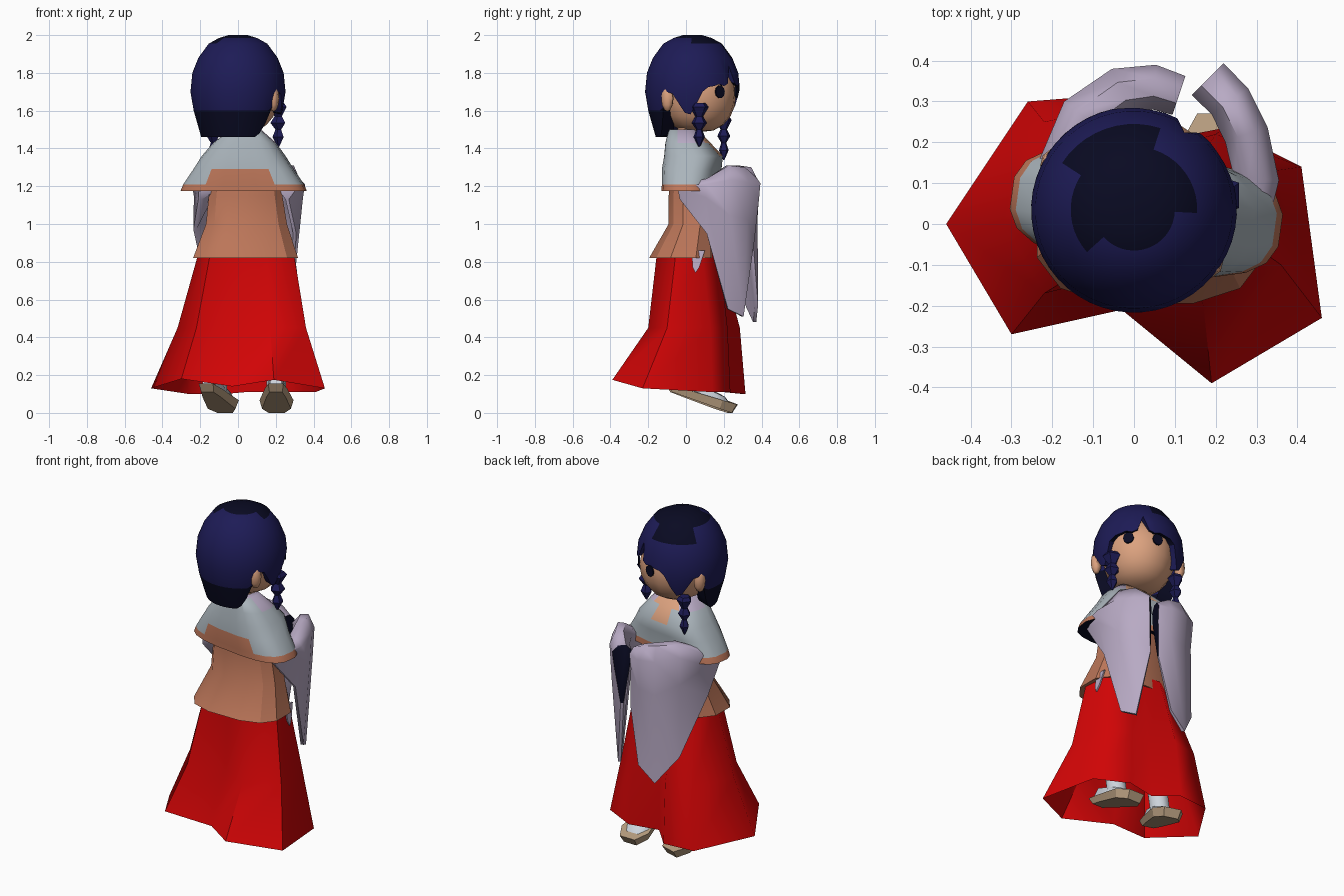
import bpy, bmesh
from math import sin, cos, pi, radians, sqrt, copysign
from mathutils import Vector

cube = bpy.data.objects.get("Cube")
if cube:
    bpy.data.objects.remove(cube)


def material(name, rgb):
    """Flat material from an sRGB byte triple."""
    lin = [((c / 255 + 0.055) / 1.055) ** 2.4 for c in rgb]
    m = bpy.data.materials.new(name)
    m.use_nodes = True
    m.diffuse_color = (*lin, 1)
    bsdf = m.node_tree.nodes["Principled BSDF"]
    bsdf.inputs["Base Color"].default_value = (*lin, 1)
    bsdf.inputs["Roughness"].default_value = 0.9
    return m


SKIN = material("skin", (220, 162, 127))
TAN = material("tan_cloth", (188, 118, 89))
RED = material("red_cloth", (210, 3, 5))
GREY = material("pale_grey_cloth", (170, 180, 187))
LILAC = material("lilac_cloth", (184, 170, 196))
BEIGE = material("straw_sole", (184, 158, 128))
SOCK = material("white_sock", (205, 212, 220))
HAIR = material("hair_blue", (29, 27, 86))
DARK = material("dark_navy", (9, 10, 34))


def finish(name, bm, mats, rule=None, angle=50):
    bmesh.ops.recalc_face_normals(bm, faces=bm.faces)
    for f in bm.faces:
        if rule:
            f.material_index = rule(f.calc_center_median(), f.normal)
    me = bpy.data.meshes.new(name)
    bm.to_mesh(me)
    bm.free()
    for m in mats:
        me.materials.append(m)
    ob = bpy.data.objects.new(name, me)
    bpy.context.collection.objects.link(ob)
    bpy.ops.object.select_all(action="DESELECT")
    ob.select_set(True)
    bpy.context.view_layer.objects.active = ob
    bpy.ops.object.shade_smooth_by_angle(angle=radians(angle))


def loft(name, rings, mats, rule=None, caps=(True, True), angle=50):
    """Skin a row of equal point rings."""
    bm = bmesh.new()
    rows = [[bm.verts.new(p) for p in r] for r in rings]
    n = len(rows[0])
    for a, b in zip(rows, rows[1:]):
        for i in range(n):
            j = (i + 1) % n
            bm.faces.new((a[i], a[j], b[j], b[i]))
    for row, cap in zip((rows[0], rows[-1]), caps):
        if cap:
            bm.faces.new(row)
    finish(name, bm, mats, rule, angle)


def oval(cx, cy, rx, ry, z, n=8, turn=0.0, power=1.0):
    """Ring of points; a power below one makes it squarer."""
    t = radians(turn)
    pts = []
    for i in range(n):
        a = 2 * pi * (i + 0.5) / n
        x, y = (r * copysign(abs(k) ** power, k) for r, k in ((rx, cos(a)), (ry, sin(a))))
        pts.append((cx + x * cos(t) - y * sin(t), cy + x * sin(t) + y * cos(t), z))
    return pts


# Wide pleated skirt with a groove in front and behind
hem = [(.46, -.23, .13), (.41, .14, .11), (.22, .235, .11), (.04, .2, .11), (-.07, .315, .1),
       (-.26, .3, .1), (-.46, 0, .13), (-.3, -.27, .18), (-.03, -.21, .14), (.19, -.39, .175)]
knee = [(.36, -.1), (.34, .13), (.2, .22), (.05, .18), (-.06, .285),
        (-.22, .25), (-.32, 0), (-.22, -.17), (0, -.11), (.17, -.2)]
waist = [(.29, -.05), (.28, .08), (.17, .17), (.06, .15), (-.04, .17),
         (-.14, .12), (-.2, 0), (-.14, -.12), (.02, -.11), (.15, -.15)]
loft("skirt", [hem, [(x, y, .45) for x, y in knee], [(x, y, .88) for x, y in waist]],
     [RED], caps=(False, True), angle=60)

# Cloth showing through the side slit of the skirt
slit = [(.03, .86), (.1, .86), (.07, .77), (.05, .74), (.035, .77)]
loft("side_slit_cloth", [[(x + (.86 - z) * .14, y, z) for y, z in slit] for x in (.289, .297)], [LILAC])

# Waist wrap with a flared flap
wrap = [(.04, -.015, .285, .185, .82), (.045, .03, .22, .125, 1.0),
        (.04, .03, .2, .125, 1.15), (.04, .04, .18, .115, 1.3)]
loft("waist_wrap", [oval(*r, n=12, power=.75) for r in wrap], [TAN], angle=30)


# Shoulder garment: grey, tan hem and back patch, open neck, dark underside
def cape_rule(c, n):
    if n.z < -.9:
        return 2
    if c.z < 1.22 or (c.z < 1.29 and c.y < -.03 and abs(c.x - .01) < .125):
        return 1
    if c.y > .0 and c.z > 1.33 and abs(c.x - .06) < (c.z - 1.31) * .42:
        return 3
    return 4 if c.z > 1.43 and c.y > -.02 else 0


cape = [(.03, .03, .335, .145, 1.175), (.03, .03, .32, .145, 1.21), (.03, .03, .265, .15, 1.29),
        (.03, .04, .22, .15, 1.36), (.035, .01, .165, .115, 1.43), (.04, -.015, .08, .075, 1.5)]
loft("shoulder_garment", [oval(*r, n=20, turn=-8, power=.7) for r in cape],
     [GREY, TAN, DARK, SKIN, LILAC], cape_rule, angle=60)
loft("neck", [oval(.04, .0, .06, .06, 1.44), oval(.03, .03, .06, .06, 1.6)], [SKIN])


# Hanging sleeves: full along the arm, thin below, with a dark mouth at the wrist
def sleeve(name, stations, lean):
    shape = [(.4, 0), (1, .1), (.8, .35), (lean + .15, 1), (lean - .15, 1), (-.8, .35), (-1, .1), (-.4, 0)]
    rings = []
    for i, (x, y, top, low, w) in enumerate(stations):
        p, q = stations[max(i - 1, 0)], stations[min(i + 1, len(stations) - 1)]
        side = Vector((q[1] - p[1], p[0] - q[0], 0)).normalized()
        rings.append([Vector((x, y, top - (top - low) * v)) + side * w * u for u, v in shape])
    end = Vector(stations[-1][:2])
    loft(name, rings, [LILAC, DARK], lambda c, n: int((c.xy - end).length < .018), angle=60)


sleeve("left_sleeve", [(.26, -.03, 1.21, 1.13, .06), (.3, .11, 1.24, .95, .055),
                       (.275, .22, 1.31, .55, .055), (.235, .3, 1.3, .51, .055),
                       (.18, .355, 1.25, .9, .055)], 0)
sleeve("right_sleeve", [(-.16, -.03, 1.21, 1.13, .06), (-.19, .12, 1.24, .97, .055),
                        (-.12, .26, 1.31, .64, .065), (-.03, .325, 1.3, .48, .06),
                        (.05, .335, 1.28, .57, .055), (.11, .315, 1.25, .9, .05)], -.7)

# Head frame: the head is turned to one side
CENTRE = Vector((.0, .035, 0))
TURN = radians(57)
FACE = Vector((cos(TURN), sin(TURN), 0))
SIDE = Vector((-sin(TURN), cos(TURN), 0))


def head_point(forward, sideways, z):
    return CENTRE + FACE * forward + SIDE * sideways + Vector((0, 0, z))


def ball(name, mat, forward, sideways, z, scale, u=14, v=10, jaw=1.0):
    """Ellipsoid in the head frame; jaw widens its lower half."""
    bm = bmesh.new()
    bmesh.ops.create_uvsphere(bm, u_segments=u, v_segments=v, radius=1)
    for vert in bm.verts:
        x, y, h = vert.co
        flat = sqrt(x * x + y * y)
        k = flat ** (jaw - 1) if h < 0 and flat > .01 else 1
        vert.co = head_point(forward + x * k * scale[0], sideways + y * k * scale[1], z + h * scale[2])
    finish(name, bm, [mat])


ball("face", SKIN, .03, 0, 1.69, (.21, .2, .205), jaw=.75)
for tag, s in (("right", 1), ("left", -1)):
    ball(tag + "_ear", SKIN, -.01, .23 * s, 1.665, (.035, .03, .07), 8, 6)
    # Eye plate lying on the face
    d, w = .03 + .21 * sqrt(1 - (.08 / .2) ** 2), .08
    n = (FACE * d + SIDE * w * s).normalized()
    across = n.cross(Vector((0, 0, 1)))
    mid = head_point(d, w * s, 1.7)
    disc = [across * .03 * cos(i * pi / 5) + Vector((0, 0, .034 * sin(i * pi / 5))) for i in range(10)]
    loft(tag + "_eye", [[mid + n * k + p for p in disc] for k in (-.002, .006)], [DARK])

# Hair: a cap whose lower edge forms a parted fringe, side locks and a long back
PROFILE = [(2.0, .05), (1.985, .1), (1.955, .155), (1.88, .21), (1.8, .242), (1.7, .252),
           (1.6, .235), (1.46, .195)]
EDGE = [1.84, 1.745, 1.73, 1.74, 1.73, 1.725, 1.7, 1.63, 1.58, 1.59, 1.64, 1.69, 1.7, 1.62, 1.53, 1.48]


def hair_radius(z):
    for (z0, r0), (z1, r1) in zip(PROFILE, PROFILE[1:]):
        if z >= z1:
            return r0 + (r1 - r0) * (z0 - z) / (z0 - z1)
    return PROFILE[-1][1]


def hair_ring(level, shrink=1.0):
    pts = []
    for i in range(48):
        a, step = pi * i / 24, min(i, 48 - i)
        z = max(level, EDGE[step] if step < len(EDGE) else 1.46)
        r = hair_radius(z) * shrink
        pts.append(head_point(r * cos(a), r * sin(a), z + (1 - shrink) * .05))
    return pts


def hair_rule(c, n):
    crown = c.z > 1.9 and (c.xy - Vector((-.015, .075))).length < .15
    nape = c.z < 1.61 and (c - CENTRE).dot(FACE) < 0
    return int(crown or nape or n.z < -.5)


loft("hair", [hair_ring(z) for z, r in PROFILE] + [hair_ring(1.46, .6)],
     [HAIR, DARK], hair_rule, caps=(True, False), angle=40)

# Thin braids hanging beside the face
braid = [(1.57, .03), (1.55, .044), (1.5, .018), (1.465, .036), (1.43, .014), (1.39, .027), (1.34, .004)]
for tag, x, y, lift, fat in (("left", .215, .07, .07, 1.2), ("right", -.13, .2, 0, 1)):
    loft(tag + "_braid", [oval(x, y, r * fat, r * fat, z + lift, n=5) for z, r in braid], [HAIR], angle=20)

# Feet tilted onto the toes: straw sole, white sock and ankle
for tag, heel, toe in (("left", (.2, -.1), (.205, .27)), ("right", (-.17, -.1), (-.06, .26))):
    h, t = Vector(heel), Vector(toe)
    along = (t - h).normalized()
    across = Vector((along.y, -along.x))
    outline = [(0, -.04), (.25, -.06), (.8, -.09), (1, -.05), (1, .05), (.8, .09), (.25, .06), (0, .04)]

    def layer(lift, k):
        pts = []
        for f, w in outline:
            p = h.lerp(t, .5 + (f - .5) * k) + across * w * k
            pts.append((p.x, p.y, .11 * (1 - f) + lift))
        return pts
    loft(tag + "_sandal", [layer(.0, .85), layer(.045, 1)], [BEIGE], angle=30)
    loft(tag + "_sock", [layer(.045, .8), layer(.085, .65)], [SOCK])
    a = h.lerp(t, .55)
    loft(tag + "_ankle", [oval(a.x, a.y, .055, .06, .08), oval(a.x, a.y - .06, .06, .06, .45)], [SOCK])
